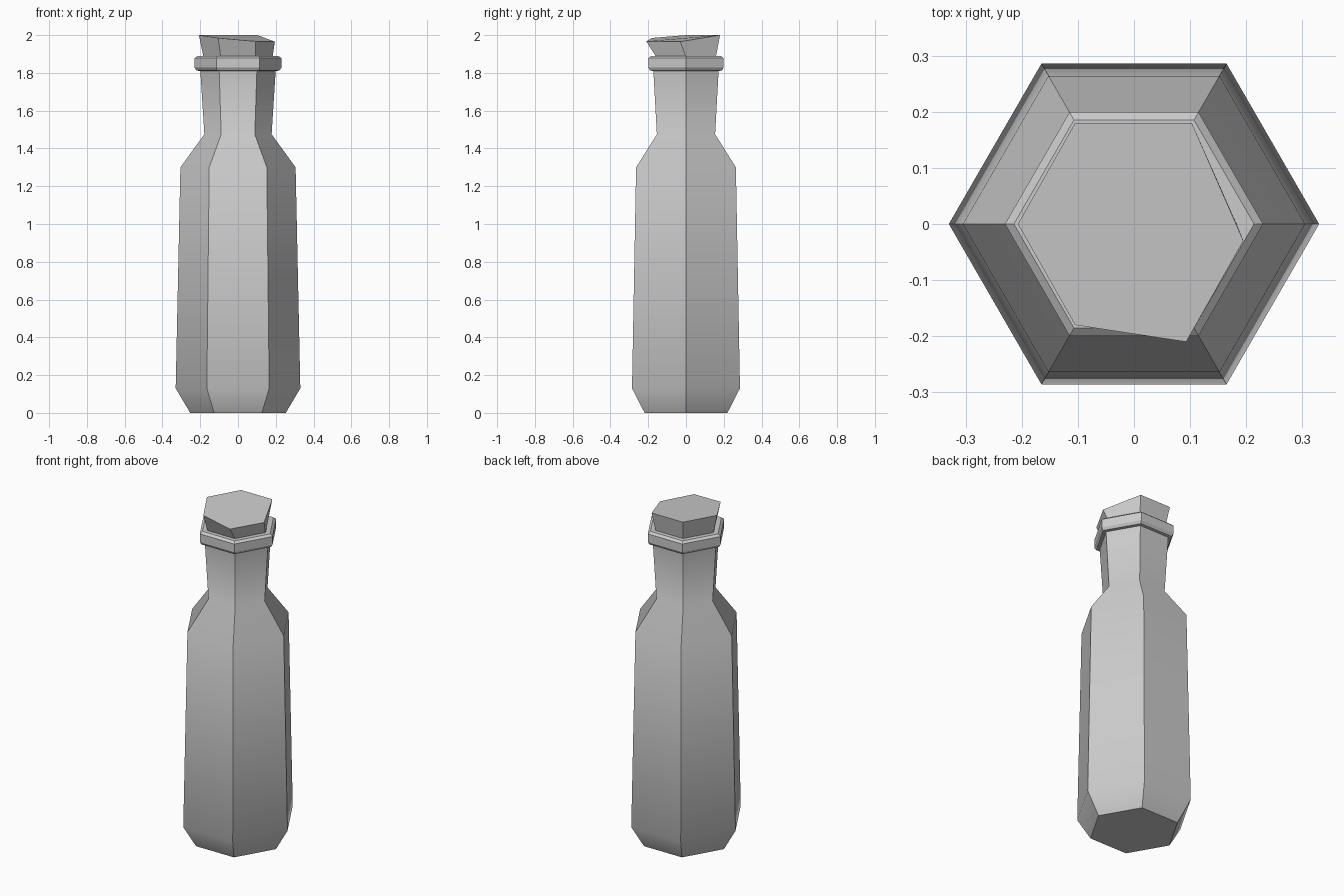
import bpy, bmesh
from math import cos, sin, pi, radians

if "Cube" in bpy.data.objects:
    bpy.data.objects.remove(bpy.data.objects["Cube"])


def hex_ring(r, z):
    return [(r * cos(i * pi / 3), r * sin(i * pi / 3), z) for i in range(6)]


def loft(name, rings, smooth_angle=None):
    """Skin a stack of six-point rings and cap both ends."""
    bm = bmesh.new()
    loops = [[bm.verts.new(p) for p in ring] for ring in rings]
    for a, b in zip(loops, loops[1:]):
        for i in range(6):
            j = (i + 1) % 6
            bm.faces.new((a[i], a[j], b[j], b[i]))
    bm.faces.new(loops[0][::-1])
    bm.faces.new(loops[-1])
    bmesh.ops.recalc_face_normals(bm, faces=bm.faces)
    mesh = bpy.data.meshes.new(name)
    bm.to_mesh(mesh)
    bm.free()
    ob = bpy.data.objects.new(name, mesh)
    bpy.context.collection.objects.link(ob)
    if smooth_angle:
        bpy.ops.object.select_all(action='DESELECT')
        ob.select_set(True)
        bpy.context.view_layer.objects.active = ob
        bpy.ops.object.shade_smooth_by_angle(angle=radians(smooth_angle))
    return ob


# Body, shoulder and flaring neck
body_profile = [(0.253, 0), (0.33, 0.13), (0.305, 1.30), (0.178, 1.475), (0.2, 1.82)]
loft("bottle_body", [hex_ring(r, z) for r, z in body_profile], 45)

# Collar around the mouth
collar_profile = [(0.198, 1.81), (0.219, 1.812), (0.23, 1.828), (0.23, 1.878), (0.214, 1.89)]
loft("lip_collar", [hex_ring(r, z) for r, z in collar_profile])

# Rough-cut stopper with a tilted, uneven top
stopper_top = [(0.195, -0.03, 1.965), (0.103, 0.18, 2.0), (-0.105, 0.18, 2.0),
               (-0.207, 0, 2.0), (-0.105, -0.18, 1.985), (0.093, -0.21, 1.967)]
loft("stopper", [hex_ring(0.183, 1.885), stopper_top])
